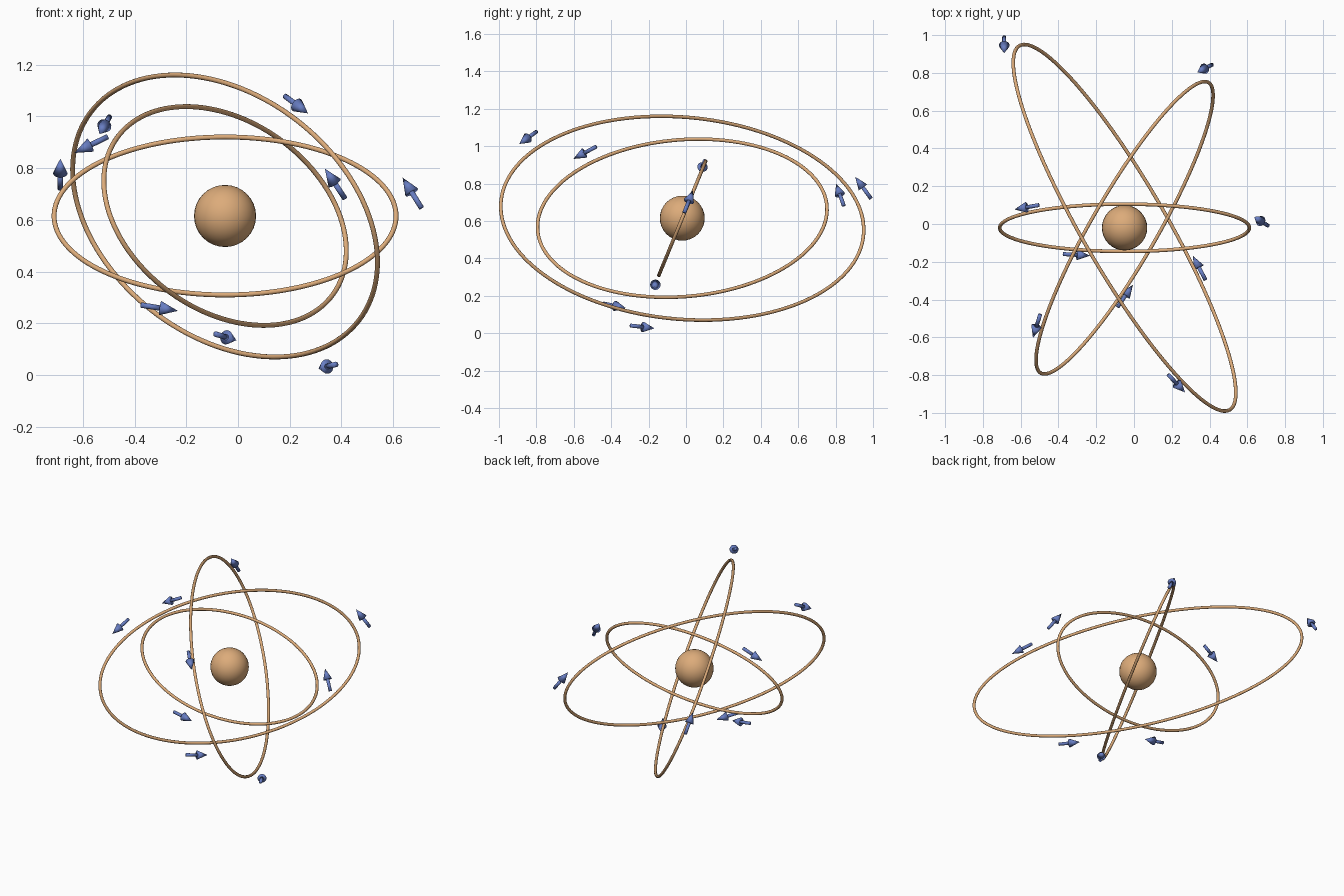
import bpy, bmesh, math
from mathutils import Vector, Matrix

if "Cube" in bpy.data.objects:
    bpy.data.objects.remove(bpy.data.objects["Cube"])


def material(name, rgb):
    m = bpy.data.materials.new(name)
    m.diffuse_color = (*rgb, 1)
    m.use_nodes = True
    m.node_tree.nodes["Principled BSDF"].inputs["Base Color"].default_value = m.diffuse_color
    return m


TAN = material("warm tan", (0.72, 0.41, 0.195))
BLUE = material("slate blue", (0.14, 0.21, 0.55))
CENTER = Vector((-0.05, -0.02, 0.615))
TILT = math.radians(22.3)


def finish(bm, name, mat, angle=40):
    bmesh.ops.recalc_face_normals(bm, faces=bm.faces[:])
    me = bpy.data.meshes.new(name)
    bm.to_mesh(me)
    bm.free()
    me.materials.append(mat)
    ob = bpy.data.objects.new(name, me)
    bpy.context.collection.objects.link(ob)
    bpy.ops.object.select_all(action='DESELECT')
    ob.select_set(True)
    bpy.context.view_layer.objects.active = ob
    bpy.ops.object.shade_smooth_by_angle(angle=math.radians(angle))
    return ob


def orbit_ring(name, major, minor, turn, tube=0.0095, steps=128, sides=12):
    """Round tube swept along a tilted ellipse turned about z."""
    rot = Matrix.Rotation(turn, 3, 'Z')
    u = rot @ Vector((1, 0, 0))
    v = rot @ Vector((0, math.sin(TILT), math.cos(TILT)))
    n = u.cross(v)
    bm = bmesh.new()
    loops = []
    for i in range(steps):
        t = math.tau * i / steps
        p = CENTER + u * major * math.cos(t) + v * minor * math.sin(t)
        out = (u * minor * math.cos(t) + v * major * math.sin(t)).normalized()
        loops.append([bm.verts.new(p + tube * (out * math.cos(a) + n * math.sin(a)))
                      for a in (math.tau * k / sides for k in range(sides))])
    for i in range(steps):
        a, b = loops[i], loops[(i + 1) % steps]
        for k in range(sides):
            j = (k + 1) % sides
            bm.faces.new((a[k], b[k], b[j], a[j]))
    finish(bm, name, TAN)


def arrow(name, tail, tip, length=0.145, head=0.07):
    """Thin cylinder shaft with a cone head, pointing from tail to tip."""
    tail, tip = Vector(tail), Vector(tip)
    mid, d = (tail + tip) / 2, (tip - tail).normalized()
    rot = d.to_track_quat('Z', 'Y').to_matrix().to_4x4()
    shaft = length - head
    bm = bmesh.new()
    for r1, r2, size, pos in ((0.0105, 0.0105, shaft, -head / 2),
                              (0.028, 0.0, head, shaft / 2)):
        bmesh.ops.create_cone(bm, cap_ends=True, segments=20, radius1=r1, radius2=r2,
                              depth=size, matrix=Matrix.Translation(mid + d * pos) @ rot)
    finish(bm, name, BLUE, 180)


# central ball
bm = bmesh.new()
bmesh.ops.create_uvsphere(bm, u_segments=32, v_segments=16, radius=0.12,
                          matrix=Matrix.Translation(CENTER))
finish(bm, "nucleus", TAN)

# three orbits
orbit_ring("middle_orbit", 0.661, 0.330, 0)
orbit_ring("large_orbit", 1.113, 0.589, math.radians(120))
orbit_ring("small_orbit", 0.888, 0.457, math.radians(60))

# direction arrows, three just outside each orbit
ARROWS = {
    "middle_orbit_arrow": [((-0.505, 0.10, 0.921), (-0.632, 0.077, 0.859)),
                           ((0.708, -0.008, 0.648), (0.637, 0.037, 0.762)),
                           ((-0.376, -0.159, 0.271), (-0.232, -0.168, 0.248))],
    "large_orbit_arrow": [((0.182, -0.799, 1.078), (0.27, -0.891, 1.012)),
                          ((0.378, -0.295, 0.041), (0.312, -0.17, 0.026)),
                          ((-0.687, 0.99, 0.719), (-0.687, 0.905, 0.836))],
    "small_orbit_arrow": [((-0.497, -0.48, 0.998), (-0.535, -0.602, 0.932)),
                          ((0.413, 0.843, 0.683), (0.336, 0.803, 0.798)),
                          ((-0.085, -0.437, 0.158), (-0.008, -0.325, 0.135))],
}
for name, ends in ARROWS.items():
    for i, (tail, tip) in enumerate(ends, 1):
        arrow(f"{name}_{i}", tail, tip)
